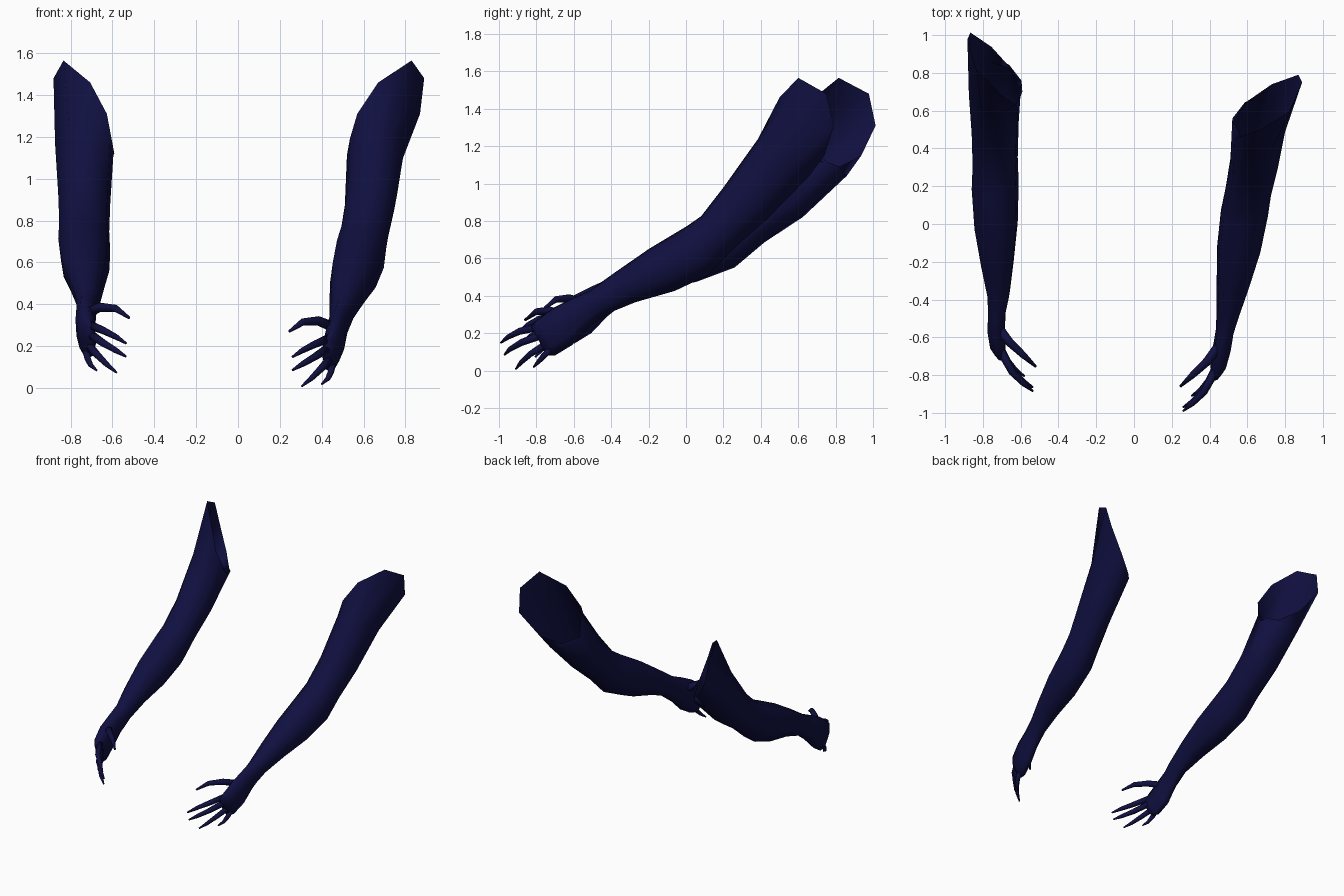
import bpy, bmesh, math
from mathutils import Vector

if "Cube" in bpy.data.objects:
    bpy.data.objects.remove(bpy.data.objects["Cube"])

navy = bpy.data.materials.new("navy_blue")
navy.diffuse_color = (0.005, 0.005, 0.052, 1)
navy.use_nodes = True
navy.node_tree.nodes["Principled BSDF"].inputs["Base Color"].default_value = navy.diffuse_color

# slanted octagonal shoulder opening (right arm)
SHOULDER = [(.83, .60, 1.565), (.67, .50, 1.46), (.57, .46, 1.31), (.525, .54, 1.12),
            (.60, .65, 1.09), (.73, .74, 1.15), (.87, .79, 1.31), (.89, .75, 1.48)]

# arm sections: top (y, z), bottom (y, z), centre x, half width, shift for the left arm
SECTIONS = [
    ((.385, 1.24), (.66, 1.04), .66, .14, (-.075, .20, 0)),
    ((.20, .98), (.435, .81), .635, .125, (-.10, .19, .01)),
    ((.08, .825), (.26, .655), .605, .12, (-.13, .16, .03)),
    ((.0, .77), (.12, .51), .585, .125, (-.15, .14, .04)),
    ((-.20, .65), (-.06, .425), .555, .115, (-.175, .12, .05)),
    ((-.38, .525), (-.27, .365), .523, .086, (-.20, .11, .06)),
    ((-.52, .425), (-.43, .30), .497, .06, (-.22, .105, .065)),
    ((-.61, .385), (-.53, .22), .48, .047, (-.245, .105, .065)),
    ((-.71, .335), (-.61, .135), .465, .047, (-.265, .105, .065)),
    ((-.80, .27), (-.70, .08), .445, .042, (-.275, .105, .065)),
    ((-.83, .24), (-.745, .08), .43, .022, (-.275, .105, .065)),
]
HAND_SHIFT = (-.275, .105, .065)

# finger paths: base to tip, and base radius
FINGERS = {
    "thumb": ([(.455, -.64, .29), (.385, -.73, .32), (.31, -.80, .315), (.245, -.86, .27)], .027),
    "index_finger": ([(.43, -.78, .235), (.37, -.89, .21), (.31, -.95, .18), (.26, -.99, .148)], .022),
    "middle_finger": ([(.43, -.77, .19), (.37, -.88, .15), (.31, -.94, .115), (.26, -.97, .085)], .022),
    "ring_finger": ([(.44, -.75, .14), (.395, -.83, .09), (.35, -.88, .045), (.305, -.91, .008)], .020),
    "little_finger": ([(.45, -.72, .12), (.445, -.76, .08), (.43, -.79, .045), (.40, -.815, .018)], .019),
}


def place(p, shift, left):
    """Right-arm point, or its mirrored and shifted left twin."""
    x, y, z = p
    return Vector((-x, y, z)) + Vector(shift) if left else Vector((x, y, z))


def loft(name, rings, cap_start=False):
    """Skin rings of equal count into one smooth mesh with a closed far end."""
    bm = bmesh.new()
    loops = [[bm.verts.new(p) for p in r] for r in rings]
    n = len(loops[0])
    for a, b in zip(loops, loops[1:]):
        for i in range(n):
            j = (i + 1) % n
            bm.faces.new((a[i], a[j], b[j], b[i]))
    bm.faces.new(loops[-1])
    if cap_start:
        bm.faces.new(loops[0])
    bmesh.ops.recalc_face_normals(bm, faces=bm.faces[:])
    for f in bm.faces:
        f.smooth = True
    me = bpy.data.meshes.new(name)
    bm.to_mesh(me)
    bm.free()
    me.materials.append(navy)
    ob = bpy.data.objects.new(name, me)
    bpy.context.collection.objects.link(ob)


def build_arm(side, left):
    # open shoulder rim
    rim = []
    for p in SHOULDER:
        t = (.85 - p[0]) / .32
        rim.append(place(p, (-.065 * t, .22 - .06 * t, 0), left))
    rings = [rim]
    # upper arm, forearm and palm
    for top, bot, cx, hw, shift in SECTIONS:
        mid = Vector((cx, (top[0] + bot[0]) / 2, (top[1] + bot[1]) / 2))
        up = Vector((0, top[0] - bot[0], top[1] - bot[1])) / 2
        ring = []
        for k in range(8):
            a = math.radians(60 + 45 * k)
            p = mid + Vector((hw * 1.03 * math.cos(a), 0, 0)) + up * (1.03 * math.sin(a))
            ring.append(place(p, shift, left))
        rings.append(ring)
    loft(side + "_arm", rings)

    # tapered fingers
    for name, (path, radius) in FINGERS.items():
        pts = [Vector(p) for p in path]
        frings = []
        for i, p in enumerate(pts):
            d = (pts[min(i + 1, 3)] - pts[max(i - 1, 0)]).normalized()
            u = d.cross(Vector((0, 0, 1))).normalized()
            v = u.cross(d)
            r = radius * (1, .85, .65, .25)[i]
            frings.append([place(p + r * (u * math.cos(k * math.pi / 4) + v * math.sin(k * math.pi / 4)),
                                 HAND_SHIFT, left) for k in range(8)])
        loft(side + "_" + name, frings, True)


build_arm("right", False)
build_arm("left", True)
